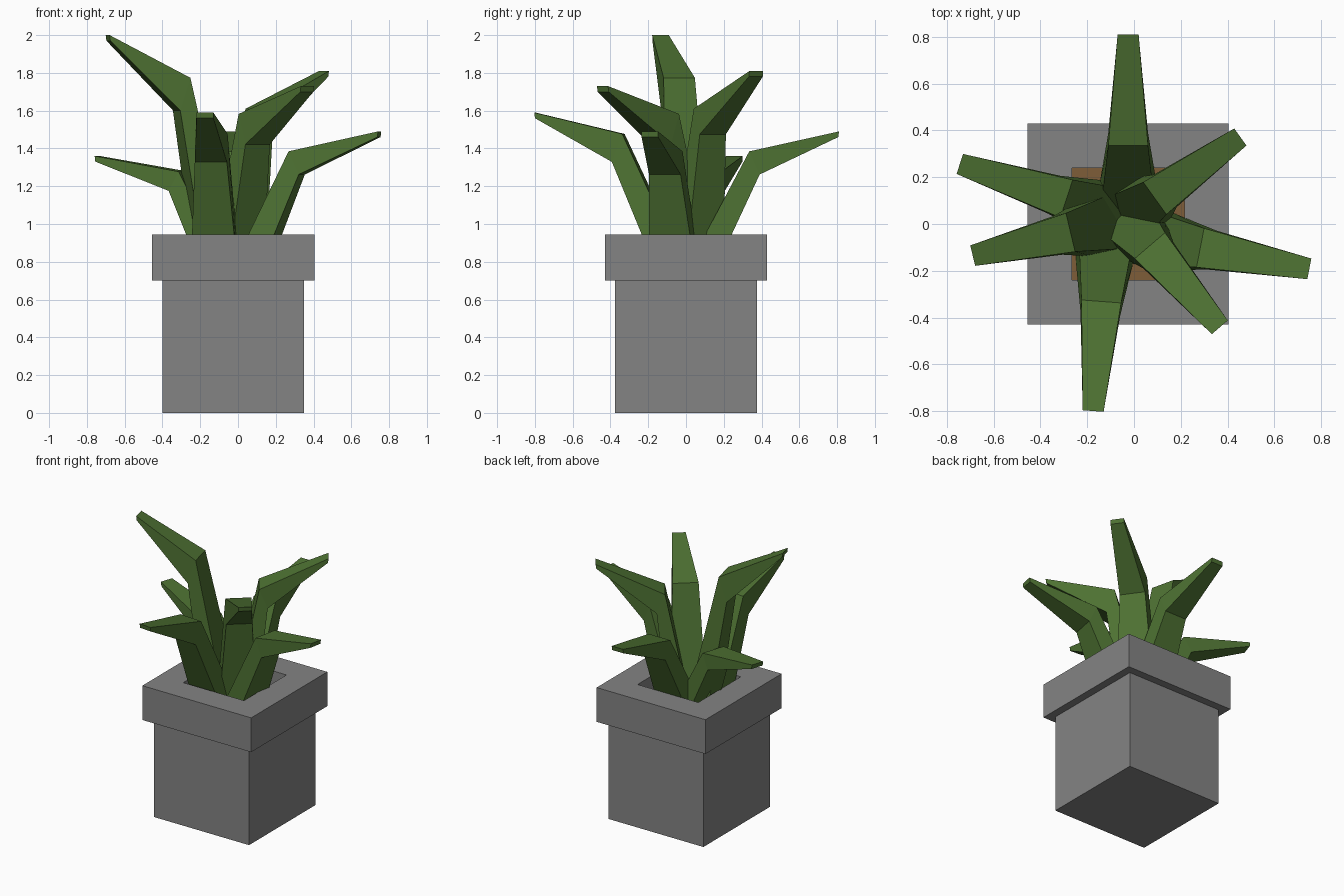
import bpy
import bmesh
from mathutils import Vector

if "Cube" in bpy.data.objects:
    bpy.data.objects.remove(bpy.data.objects["Cube"])


def material(name, rgb):
    m = bpy.data.materials.new(name)
    m.diffuse_color = (*rgb, 1)
    m.use_nodes = True
    m.node_tree.nodes["Principled BSDF"].inputs["Base Color"].default_value = m.diffuse_color
    return m


GREY = material("stone grey", (0.23, 0.23, 0.23))
GREEN = material("leaf green", (0.075, 0.165, 0.032))
BROWN = material("soil brown", (0.21, 0.11, 0.04))
CX = -0.025      # pot centre in x
SOIL_Z = 0.80


def loft(name, rings, mat, cap_end=True):
    """Bridge four-cornered rings into a flat-shaded shell."""
    bm = bmesh.new()
    vs = [[bm.verts.new(p) for p in ring] for ring in rings]
    for a, b in zip(vs, vs[1:]):
        for i in range(4):
            j = (i + 1) % 4
            bm.faces.new((a[i], a[j], b[j], b[i]))
    bm.faces.new(vs[0][::-1])
    if cap_end:
        bm.faces.new(vs[-1])
    bmesh.ops.recalc_face_normals(bm, faces=bm.faces)
    me = bpy.data.meshes.new(name)
    bm.to_mesh(me)
    bm.free()
    me.materials.append(mat)
    ob = bpy.data.objects.new(name, me)
    bpy.context.collection.objects.link(ob)
    return ob


def square(h, z):
    return [(CX - h, -h, z), (CX + h, -h, z), (CX + h, h, z), (CX - h, h, z)]


# Pot: body, overhanging rim and square well in one profile
profile = [(0.375, 0), (0.375, 0.70), (0.43, 0.70), (0.43, 0.945),
           (0.24, 0.945), (0.24, SOIL_Z - 0.02)]
loft("pot", [square(h, z) for h, z in profile], GREY)

# Soil slab in the well
loft("soil", [square(0.24, SOIL_Z - 0.015), square(0.24, SOIL_Z)], BROWN)


def leaf(name, tip, direction, bend, base, drop):
    """Tapered leaf with one bend; bend/base are distances back from the tip."""
    tip = Vector(tip)
    d = Vector((*direction, 0)).normalized()
    side = Vector((-d.y, d.x, 0))
    height = tip.z - 0.81
    z_base = SOIL_Z - 0.01

    def ring(upper, lower, width):
        pts = []
        for (back, z), s in ((upper, 1), (upper, -1), (lower, -1), (lower, 1)):
            p = tip - d * back + side * (s * width / 2)
            p.z = z
            pts.append(p)
        return pts

    loft(name, [
        ring((base, z_base), (base - 0.15, z_base), 0.245),
        ring((bend, tip.z - drop * height),
             (bend - 0.055, tip.z - 0.335 * height), 0.17),
        ring((0, tip.z), (0.004, tip.z - 0.03), 0.09),
    ], GREEN)


# Leaves: tip, outward direction, bend distance, base distance, drop ratio
leaf("leaf_back", (-0.025, 0.81, 1.49), (0, 1), 0.475, 0.79, 0.155)
leaf("leaf_front", (-0.175, -0.80, 1.59), (-0.075, -1), 0.47, 0.79, 0.145)
leaf("leaf_left_back", (-0.745, 0.257, 1.36), (-0.95, 0.31), 0.48, 0.75, 0.15)
leaf("leaf_left_front", (-0.69, -0.135, 2.0), (-0.97, -0.23), 0.43, 0.65, 0.19)
leaf("leaf_right", (0.75, -0.192, 1.49), (0.98, -0.19), 0.475, 0.76, 0.155)
leaf("leaf_right_front", (0.367, -0.442, 1.73), (0.65, -0.76), 0.46, 0.65, 0.16)
leaf("leaf_right_back", (0.455, 0.372, 1.81), (0.81, 0.58), 0.45, 0.62, 0.20)
